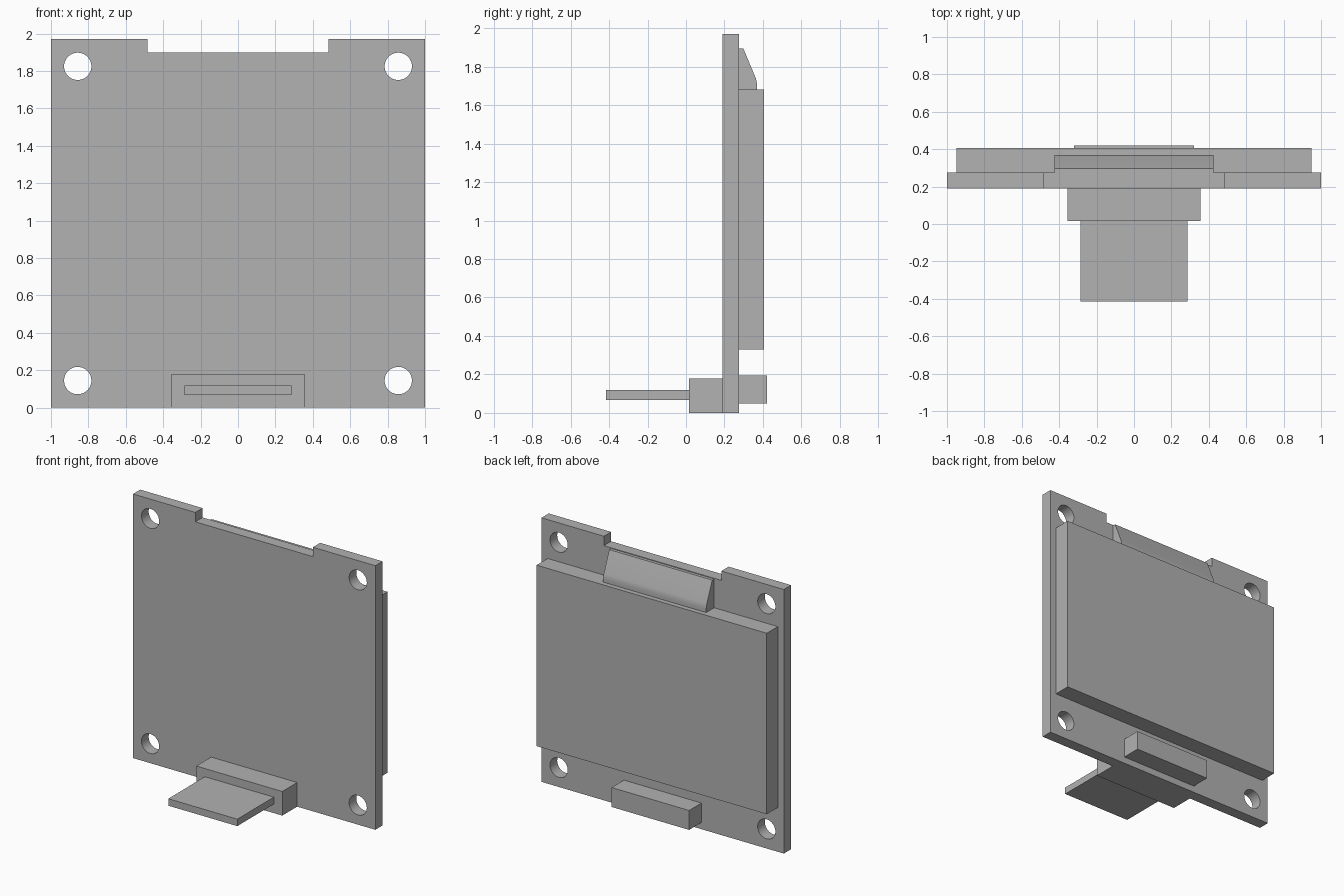
import bpy
import bmesh
import math
from mathutils import Matrix, Vector

cube = bpy.data.objects.get("Cube")
if cube:
    bpy.data.objects.remove(cube, do_unlink=True)

grey = bpy.data.materials.new("plain_grey")
grey.use_nodes = True
colour = (0.445, 0.445, 0.445, 1)
grey.diffuse_color = colour
grey.node_tree.nodes["Principled BSDF"].inputs["Base Color"].default_value = colour


def add_object(name, bm):
    bmesh.ops.recalc_face_normals(bm, faces=bm.faces)
    mesh = bpy.data.meshes.new(name)
    bm.to_mesh(mesh)
    bm.free()
    mesh.materials.append(grey)
    obj = bpy.data.objects.new(name, mesh)
    bpy.context.collection.objects.link(obj)
    return obj


def prism(name, points, direction):
    """Extrude a flat outline along a direction."""
    bm = bmesh.new()
    face = bm.faces.new([bm.verts.new(p) for p in points])
    moved = bmesh.ops.extrude_face_region(bm, geom=[face])["geom"]
    verts = [v for v in moved if isinstance(v, bmesh.types.BMVert)]
    bmesh.ops.translate(bm, verts=verts, vec=Vector(direction))
    if not face.is_valid or len(face.link_loops if hasattr(face, "link_loops") else face.loops) == 0:
        raise RuntimeError("extrusion failed")
    return add_object(name, bm)


def box(name, half_width, y0, y1, z0, z1):
    """Box centred on x."""
    bm = bmesh.new()
    bmesh.ops.create_cube(bm, size=1)
    bmesh.ops.scale(bm, verts=bm.verts, vec=(2 * half_width, y1 - y0, z1 - z0))
    bmesh.ops.translate(bm, verts=bm.verts, vec=(0, (y0 + y1) / 2, (z0 + z1) / 2))
    return add_object(name, bm)


# Circuit board with a notch in its top edge
FRONT, BACK, TOP, NOTCH = 0.19, 0.275, 1.97, 1.9
right_half = [(1, 0), (1, TOP), (0.485, TOP), (0.485, NOTCH)]
outline = right_half + [(-x, z) for x, z in reversed(right_half)]
board = prism("circuit_board", [(x, FRONT, z) for x, z in outline], (0, BACK - FRONT, 0))

# Corner mounting holes
bm = bmesh.new()
for x in (-0.857, 0.857):
    for z in (0.145, 1.825):
        place = Matrix.Translation((x, FRONT, z)) @ Matrix.Rotation(math.pi / 2, 4, "X")
        bmesh.ops.create_cone(bm, cap_ends=True, segments=48, radius1=0.073,
                              radius2=0.073, depth=0.5, matrix=place)
cutter = add_object("hole_cutter", bm)
cutter.hide_render = True
cut = board.modifiers.new("holes", "BOOLEAN")
cut.operation = "DIFFERENCE"
cut.solver = "EXACT"
cut.object = cutter
bpy.context.view_layer.update()
drilled = bpy.data.meshes.new_from_object(
    board.evaluated_get(bpy.context.evaluated_depsgraph_get()))
board.modifiers.clear()
board.data = drilled
bpy.data.objects.remove(cutter, do_unlink=True)

# Display panel and connectors
box("display_panel", 0.95, BACK, 0.405, 0.33, 1.68)
box("rear_connector", 0.32, BACK, 0.42, 0.05, 0.195)
box("front_socket", 0.355, 0.015, FRONT, 0, 0.18)
box("plug_tongue", 0.285, -0.415, 0.015, 0.067, 0.119)

# Sloping ribbon cover between the display and the notch
profile = [(BACK, 1.68), (BACK, 1.895), (0.298, 1.895), (0.362, 1.742),
           (0.367, 1.725), (0.369, 1.705), (0.369, 1.68)]
ribbon = prism("ribbon_cover", [(-0.425, y, z) for y, z in profile], (0.85, 0, 0))

# Smooth the round surfaces, keep the edges sharp
bpy.ops.object.select_all(action="DESELECT")
for obj in (board, ribbon):
    obj.select_set(True)
bpy.context.view_layer.objects.active = board
bpy.ops.object.shade_smooth_by_angle(angle=math.radians(30))
